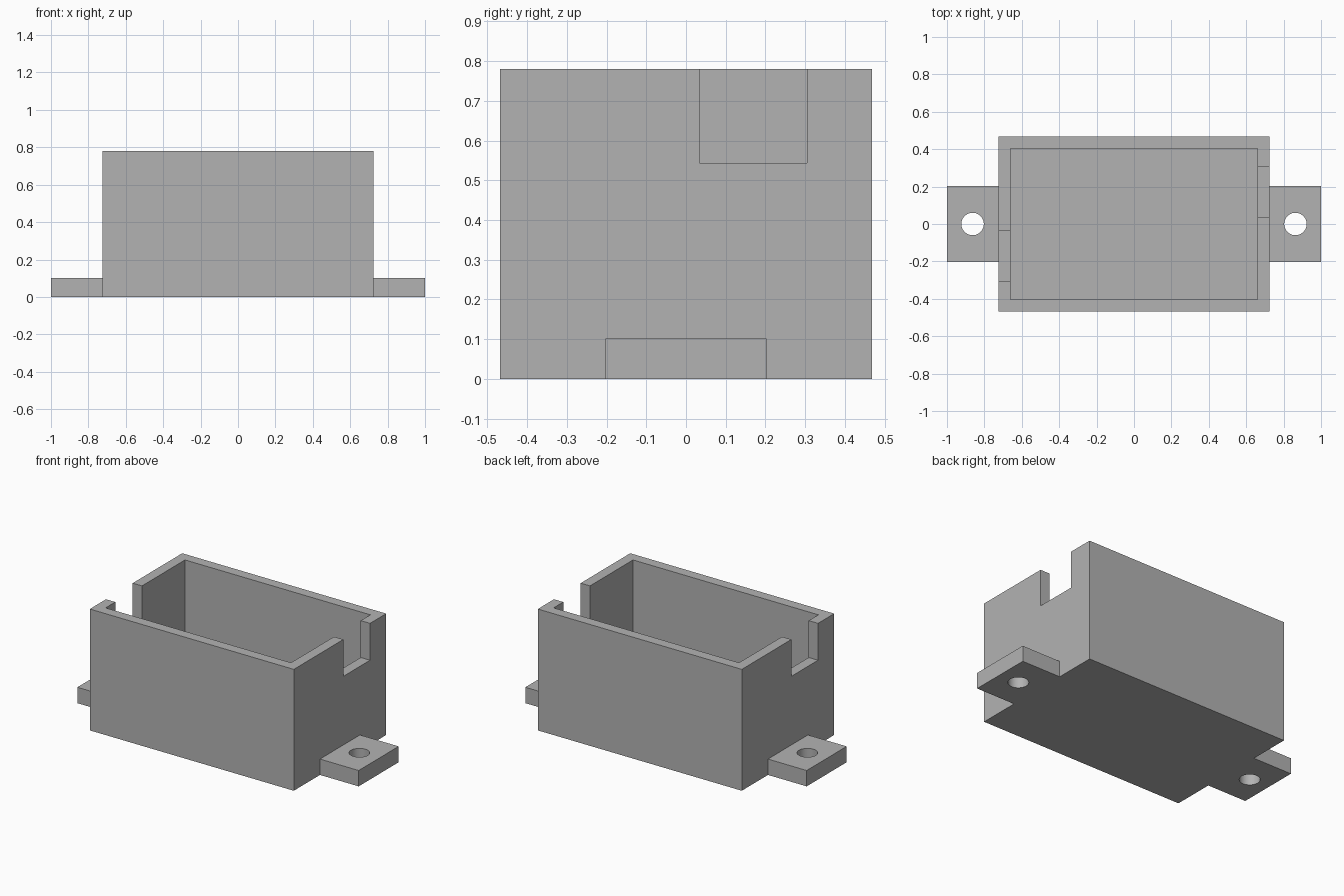
import bpy
import math

cube = bpy.data.objects.get("Cube")
if cube:
    bpy.data.objects.remove(cube, do_unlink=True)

# Plain grey plastic
grey = bpy.data.materials.new("plain grey")
grey.use_nodes = True
colour = (0.45, 0.45, 0.45, 1)
grey.diffuse_color = colour
grey.node_tree.nodes["Principled BSDF"].inputs["Base Color"].default_value = colour

BODY_X, BODY_Y, HEIGHT = 0.725, 0.469, 0.78   # half width, half depth, full height
WALL, FLOOR = 0.066, 0.102
TAB_Y, HOLE_X, HOLE_R = 0.203, 0.863, 0.06
NOTCH_NEAR, NOTCH_FAR, NOTCH_Z = 0.034, 0.305, 0.543


def box(name, low, high):
    """Axis-aligned box between two corners."""
    bpy.ops.mesh.primitive_cube_add(
        size=1, location=[(a + b) / 2 for a, b in zip(low, high)])
    obj = bpy.context.object
    obj.name = name
    obj.scale = [b - a for a, b in zip(low, high)]
    bpy.ops.object.transform_apply(location=True, rotation=True, scale=True)
    obj.data.materials.append(grey)
    return obj


def combine(target, tool, operation):
    """Apply a boolean and discard the helper object."""
    mod = target.modifiers.new(tool.name, "BOOLEAN")
    mod.operation = operation
    mod.solver = "EXACT"
    mod.object = tool
    bpy.ops.object.select_all(action="DESELECT")
    target.select_set(True)
    bpy.context.view_layer.objects.active = target
    bpy.ops.object.modifier_apply(modifier=mod.name)
    bpy.data.objects.remove(tool, do_unlink=True)


# Open-topped box
body = box("enclosure_body", (-BODY_X, -BODY_Y, 0), (BODY_X, BODY_Y, HEIGHT))

# Mounting tabs run through the floor as one strip
tabs = box("mounting_tabs", (-1, -TAB_Y, 0), (1, TAB_Y, FLOOR))
combine(body, tabs, "UNION")

cavity = box("cavity_cutter", (WALL - BODY_X, WALL - BODY_Y, FLOOR),
             (BODY_X - WALL, BODY_Y - WALL, HEIGHT + 0.2))
combine(body, cavity, "DIFFERENCE")

for side in (-1, 1):
    # Cable notch, turned half way round on the opposite end
    xs = sorted((side * (BODY_X - WALL - 0.05), side * (BODY_X + 0.05)))
    ys = sorted((side * NOTCH_NEAR, side * NOTCH_FAR))
    notch = box("notch_cutter", (xs[0], ys[0], NOTCH_Z), (xs[1], ys[1], HEIGHT + 0.2))
    combine(body, notch, "DIFFERENCE")

    # Screw hole
    bpy.ops.mesh.primitive_cylinder_add(
        vertices=48, radius=HOLE_R, depth=0.5, location=(side * HOLE_X, 0, 0))
    hole = bpy.context.object
    hole.name = "screw_hole_cutter"
    hole.data.materials.append(grey)
    combine(body, hole, "DIFFERENCE")

# Smooth hole walls, crisp box edges
bpy.ops.object.select_all(action="DESELECT")
body.select_set(True)
bpy.context.view_layer.objects.active = body
bpy.ops.object.shade_smooth_by_angle(angle=math.radians(30))
